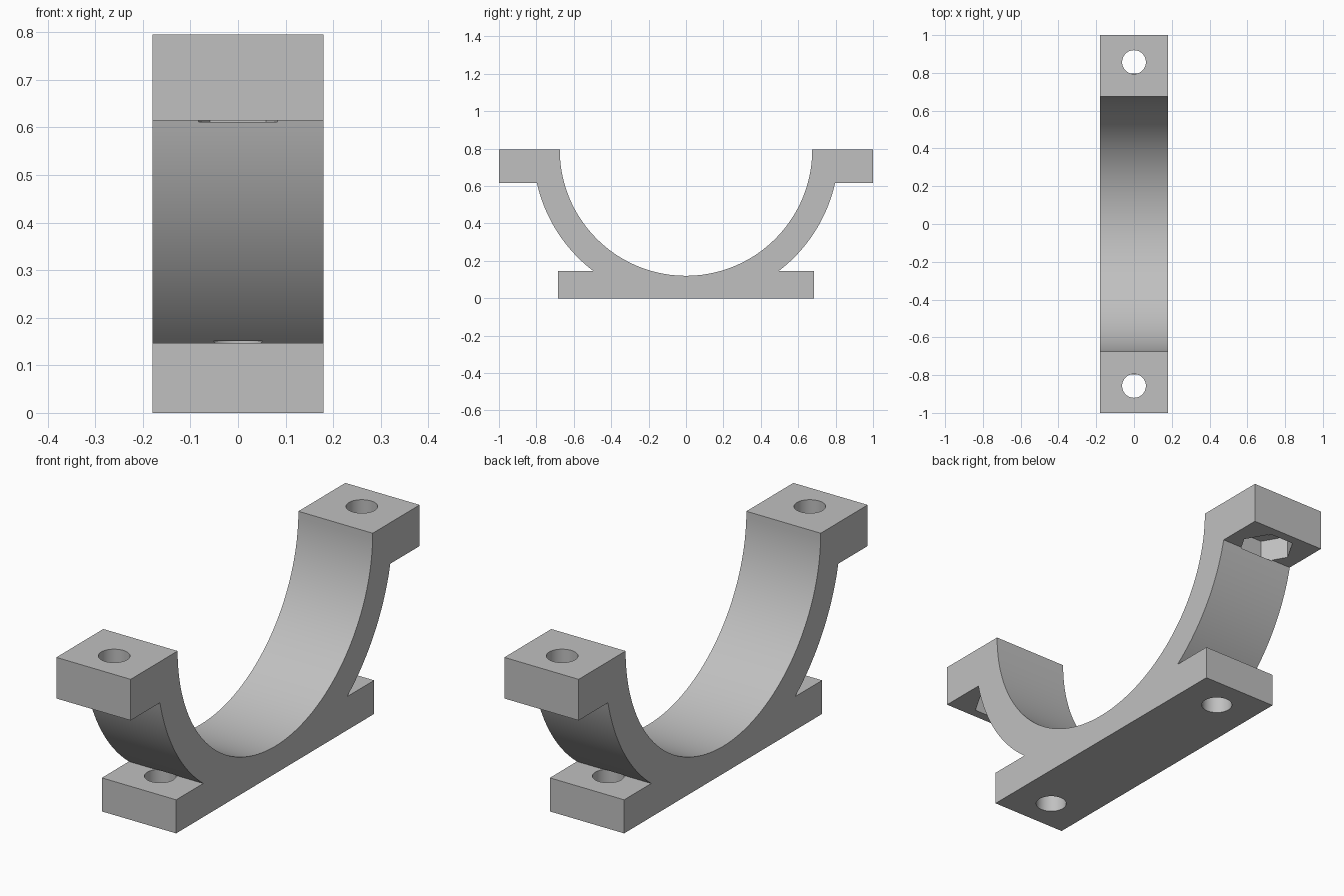
import bpy, bmesh, math

cube = bpy.data.objects.get("Cube")
if cube:
    bpy.data.objects.remove(cube, do_unlink=True)

HALF_WIDTH = 0.18
TOP = 0.795
INNER, OUTER = 0.675, 0.817
LUG_END, LUG_BOTTOM = 1.0, 0.615
FOOT_END, FOOT_TOP = 0.685, 0.147

grey = bpy.data.materials.new("grey")
grey.use_nodes = True
colour = (0.53, 0.53, 0.53, 1)
grey.diffuse_color = colour
grey.node_tree.nodes["Principled BSDF"].inputs["Base Color"].default_value = colour


def arc(radius, start, end, steps):
    """Points (y, z) around the bore centre, angles measured below the rim."""
    angles = [start + (end - start) * i / steps for i in range(steps + 1)]
    return [(radius * math.cos(a), TOP - radius * math.sin(a)) for a in angles]


def prism(name, outline, sweep):
    """Solid made by sweeping a flat outline along a vector."""
    bm = bmesh.new()
    face = bm.faces.new([bm.verts.new(p) for p in outline])
    swept = bmesh.ops.extrude_face_region(bm, geom=[face])["geom"]
    bmesh.ops.translate(bm, vec=sweep,
                        verts=[g for g in swept if isinstance(g, bmesh.types.BMVert)])
    bmesh.ops.recalc_face_normals(bm, faces=bm.faces[:])
    mesh = bpy.data.meshes.new(name)
    bm.to_mesh(mesh)
    bm.free()
    mesh.materials.append(grey)
    obj = bpy.data.objects.new(name, mesh)
    bpy.context.collection.objects.link(obj)
    return obj


def cutter(name, y, radius, z0, z1, sides):
    """Upright regular prism with a corner on the x axis."""
    angles = [math.tau * i / sides for i in range(sides)]
    outline = [(radius * math.cos(a), y + radius * math.sin(a), z0) for a in angles]
    obj = prism(name, outline, (0, 0, z1 - z0))
    obj.hide_render = True
    return obj


# Saddle profile: outer arc on one side, mirrored, closed by the bore
low = math.asin((TOP - FOOT_TOP) / OUTER)
high = math.asin((TOP - LUG_BOTTOM) / OUTER)
right = [(FOOT_END, 0), (FOOT_END, FOOT_TOP)]
right += arc(OUTER, low, high, 24)
right += [(LUG_END, LUG_BOTTOM), (LUG_END, TOP)]
bore = arc(INNER, 0, math.pi, 72)
left = [(-y, z) for y, z in reversed(right)]
saddle = prism("pipe_saddle", [(-HALF_WIDTH, y, z) for y, z in right + bore + left],
               (2 * HALF_WIDTH, 0, 0))

# Bolt holes, hexagonal nut pockets under the lugs, and foot holes
cutters = []
for side, sign in (("front", -1), ("back", 1)):
    cutters += [
        cutter(side + "_nut_pocket_cutter", sign * 0.857, 0.118, 0.611, 0.715, 6),
        cutter(side + "_bolt_hole_cutter", sign * 0.857, 0.063, 0.65, 0.9, 48),
        cutter(side + "_foot_hole_cutter", sign * 0.538, 0.063, -0.1, 0.151, 48),
    ]

bpy.context.view_layer.objects.active = saddle
for tool in cutters:
    mod = saddle.modifiers.new(tool.name, "BOOLEAN")
    mod.operation = "DIFFERENCE"
    mod.solver = "EXACT"
    mod.object = tool
    bpy.ops.object.modifier_apply(modifier=mod.name)
    bpy.data.objects.remove(tool, do_unlink=True)

bpy.ops.object.select_all(action="DESELECT")
saddle.select_set(True)
bpy.ops.object.shade_smooth_by_angle(angle=math.radians(30))
